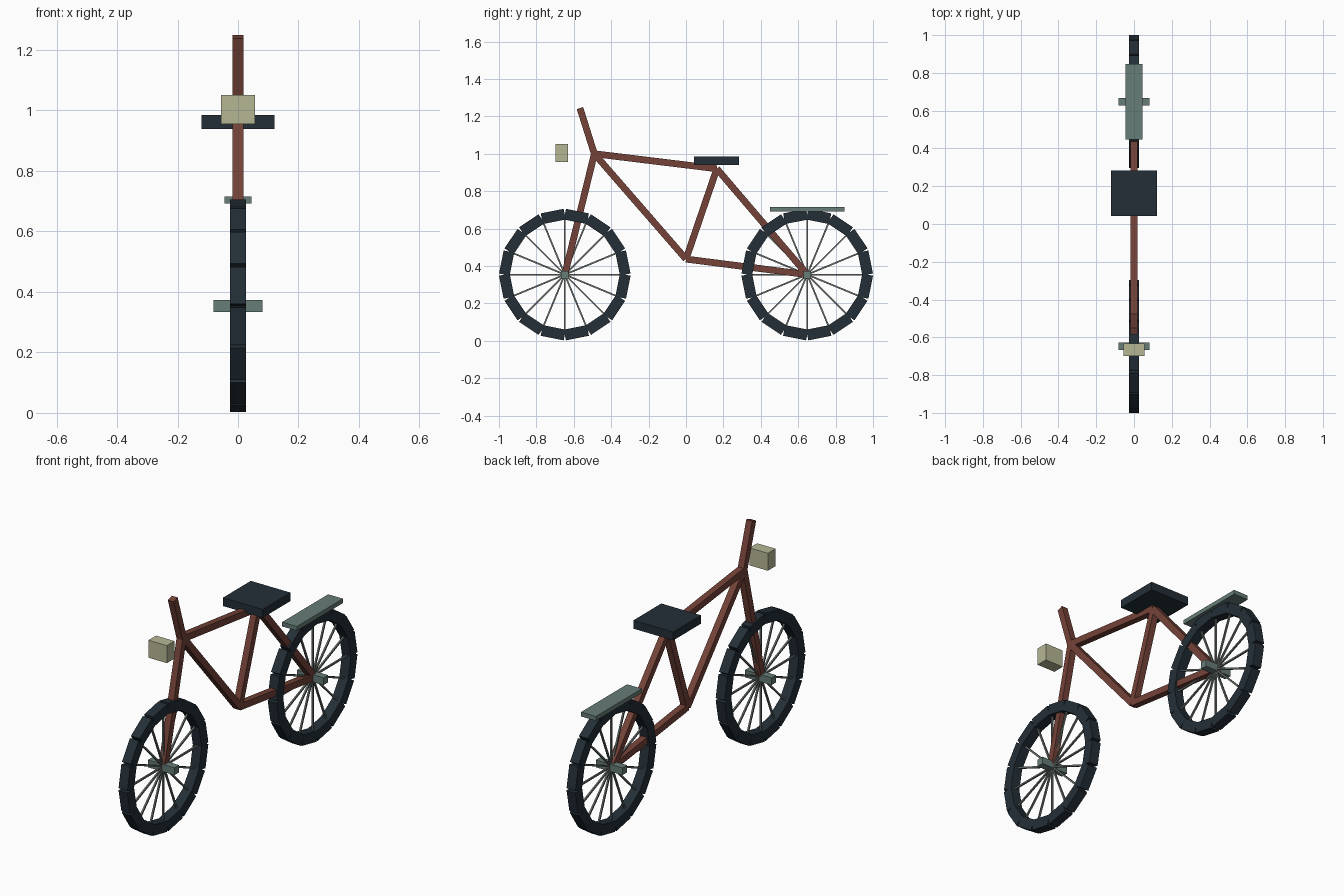
import bpy, math
from mathutils import Vector, Matrix

if "Cube" in bpy.data.objects:
    bpy.data.objects.remove(bpy.data.objects["Cube"])


def material(name, colour):
    m = bpy.data.materials.new(name)
    m.use_nodes = True
    m.diffuse_color = (*colour, 1)
    m.node_tree.nodes["Principled BSDF"].inputs["Base Color"].default_value = (*colour, 1)
    return m


RUST = material("rust red paint", (0.175, 0.055, 0.039))
RUBBER = material("blue black rubber", (0.017, 0.028, 0.038))
STEEL = material("grey green steel", (0.135, 0.205, 0.185))
SPOKE = material("spoke grey", (0.15, 0.175, 0.16))
CREAM = material("cream lamp", (0.47, 0.47, 0.30))


def box(name, centre, size, mat, tilt=0.0):
    """Box turned by tilt about the x axis."""
    bpy.ops.mesh.primitive_cube_add(size=1)
    ob = bpy.context.object
    ob.name = name
    ob.data.transform(Matrix.Diagonal((*size, 1)))
    ob.location = centre
    ob.rotation_euler = (tilt, 0, 0)
    ob.data.materials.append(mat)
    return ob


def beam(name, a, b, width, mat):
    """Square bar between two (y, z) points in the middle plane."""
    a, b = Vector((0, *a)), Vector((0, *b))
    d = b - a
    return box(name, (a + b) / 2, (width, d.length, width), mat, math.atan2(d.z, d.y))


# Frame joints as (y, z)
AXLE_Y, AXLE_Z = 0.648, 0.354
front_axle, rear_axle = (-AXLE_Y, AXLE_Z), (AXLE_Y, AXLE_Z)
head, crank, seat_joint = (-0.49, 1.0), (0, 0.437), (0.165, 0.92)

for name, a, b in (
    ("handlebar_stem", head, (-0.567, 1.244)),
    ("front_fork", head, front_axle),
    ("top_tube", head, seat_joint),
    ("down_tube", head, crank),
    ("seat_tube", crank, seat_joint),
    ("chain_stay", crank, rear_axle),
    ("seat_stay", seat_joint, rear_axle),
):
    beam(name, a, b, 0.036, RUST)

# Wheels: block tyres, thin spokes and a hub
SIDES = 16
STEP = math.tau / SIDES
for end, (y, z) in (("front", front_axle), ("rear", rear_axle)):
    box(end + "_hub", (0, y, z), (0.162, 0.04, 0.04), STEEL)
    for i in range(SIDES):
        t = (i + 0.5) * STEP
        r = 0.317
        box(f"{end}_tyre_block_{i}", (0, y + r * math.cos(t), z + r * math.sin(t)),
            (0.054, 0.058, 0.125), RUBBER, t)
        t = i * STEP
        beam(f"{end}_spoke_{i}", (y, z),
             (y + 0.3 * math.cos(t), z + 0.3 * math.sin(t)), 0.009, SPOKE)

# Saddle, luggage rack and lamp
box("saddle", (0, 0.163, 0.962), (0.242, 0.242, 0.046), RUBBER)
box("luggage_rack", (0, 0.648, 0.704), (0.09, 0.4, 0.024), STEEL)
box("head_lamp", (0, -0.665, 1.003), (0.112, 0.066, 0.096), CREAM)
